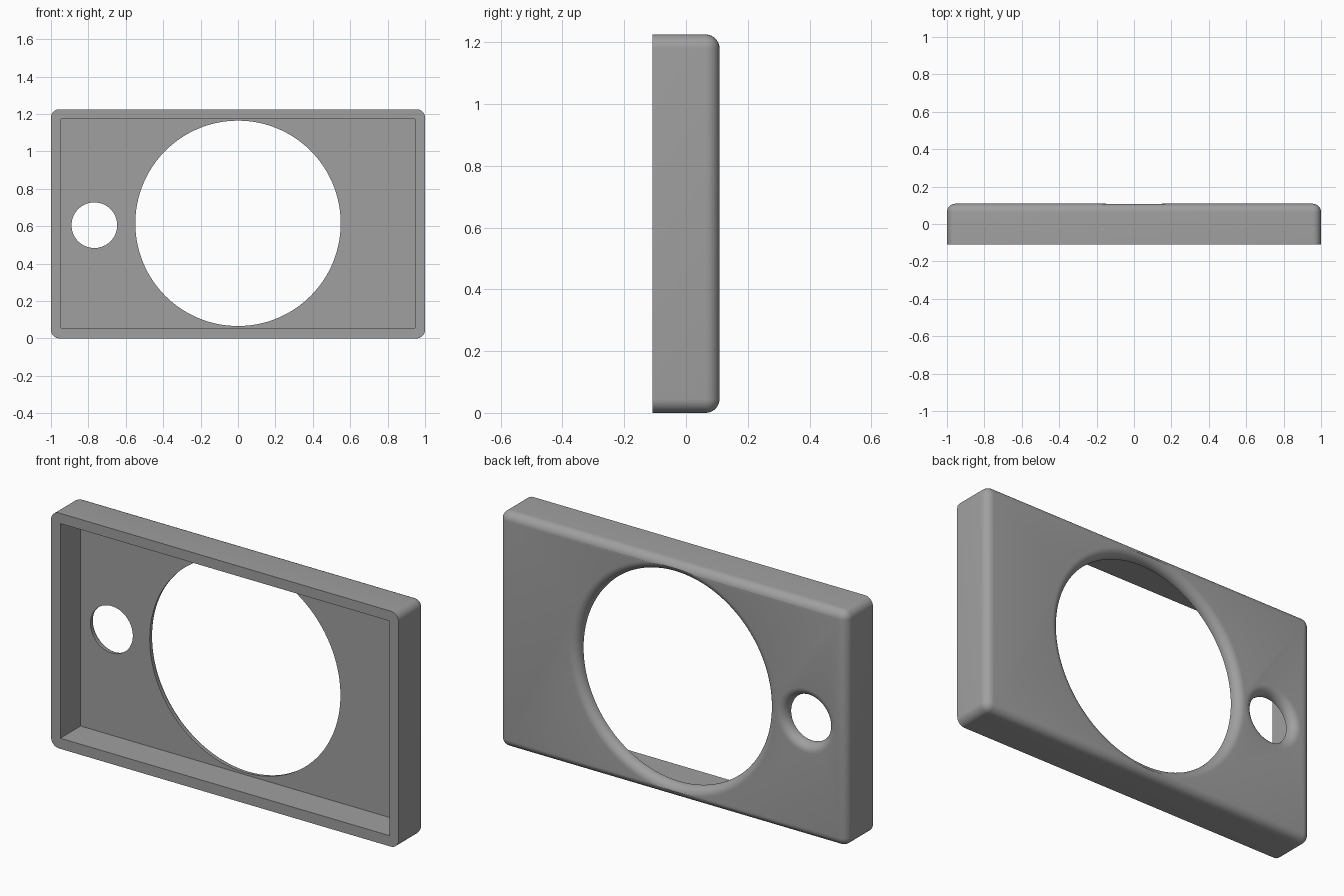
import bpy, bmesh, math
from mathutils import Matrix

if "Cube" in bpy.data.objects:
    bpy.data.objects.remove(bpy.data.objects["Cube"])

W, H, D = 2.0, 1.225, 0.217      # width, height, depth
R = 0.045                        # edge rounding
BACK = D / 2

grey = bpy.data.materials.new("plain grey")
grey.diffuse_color = (0.35, 0.35, 0.35, 1)
grey.use_nodes = True
grey.node_tree.nodes["Principled BSDF"].inputs["Base Color"].default_value = grey.diffuse_color


def make_object(name, bm):
    bmesh.ops.recalc_face_normals(bm, faces=bm.faces)
    mesh = bpy.data.meshes.new(name)
    bm.to_mesh(mesh)
    bm.free()
    mesh.materials.append(grey)
    obj = bpy.data.objects.new(name, mesh)
    bpy.context.collection.objects.link(obj)
    return obj


def box(x, y0, y1, z0, z1):
    bm = bmesh.new()
    bmesh.ops.create_cube(bm, size=1)
    bmesh.ops.scale(bm, vec=(2 * x, y1 - y0, z1 - z0), verts=bm.verts)
    bmesh.ops.translate(bm, vec=(0, (y0 + y1) / 2, (z0 + z1) / 2), verts=bm.verts)
    return bm


def flared_cutter(name, x, z, radius, sides):
    """Round plug along y whose rear end flares out to round the hole rim."""
    profile = [(radius, -0.02)]
    for i in range(9):
        a = math.pi / 2 * i / 8
        profile.append((radius + R * (1 - math.cos(a)), BACK - R + R * math.sin(a)))
    profile.append((radius + R, BACK + 0.05))
    bm = bmesh.new()
    rings = []
    for r, y in profile:
        rings.append([bm.verts.new((x + r * math.cos(t), y, z + r * math.sin(t)))
                      for t in (2 * math.pi * k / sides for k in range(sides))])
    for a, b in zip(rings, rings[1:]):
        for k in range(sides):
            n = (k + 1) % sides
            bm.faces.new((a[k], a[n], b[n], b[k]))
    bm.faces.new(rings[0])
    bm.faces.new(rings[-1])
    return make_object(name, bm)


# Outer shell: every edge rounded except those around the open front
bm = box(W / 2, -BACK, BACK, 0, H)
edges = [e for e in bm.edges if max(v.co.y for v in e.verts) > 0]
bmesh.ops.bevel(bm, geom=edges, offset=R, segments=8, profile=0.5, affect='EDGES')
plate = make_object("cover_plate", bm)

# Cutters: front recess, large window and small side hole
cutters = [
    make_object("recess_cutter", box(0.947, -BACK - 0.1, 0.058, 0.055, 1.172)),
    flared_cutter("large_hole_cutter", 0, 0.615, 0.549, 128),
    flared_cutter("small_hole_cutter", -0.768, 0.605, 0.122, 64),
]
bpy.context.view_layer.objects.active = plate
plate.select_set(True)
for cutter in cutters:
    mod = plate.modifiers.new(cutter.name, 'BOOLEAN')
    mod.operation = 'DIFFERENCE'
    mod.solver = 'EXACT'
    mod.object = cutter
    bpy.ops.object.modifier_apply(modifier=mod.name)
for cutter in cutters:
    bpy.data.objects.remove(cutter)

# Smooth rounded edges, crisp recess and front rim
bpy.ops.object.shade_smooth_by_angle(angle=math.radians(30))
